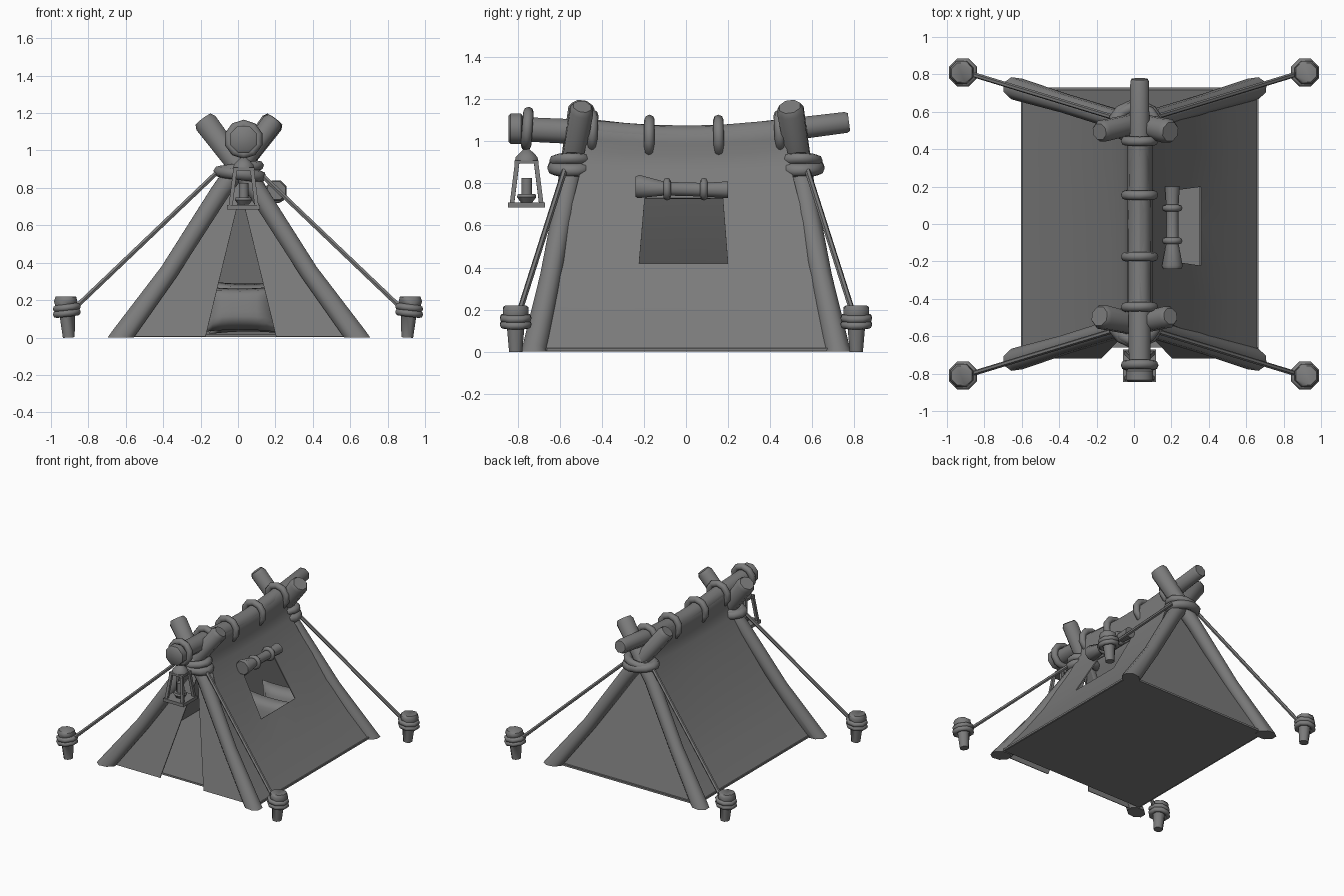
import bpy, bmesh, math
from mathutils import Vector, Matrix

cube = bpy.data.objects.get("Cube")
if cube:
    bpy.data.objects.remove(cube)

grey = bpy.data.materials.new("plain grey")
grey.use_nodes = True
grey.diffuse_color = (0.2, 0.2, 0.2, 1)
grey.node_tree.nodes["Principled BSDF"].inputs["Base Color"].default_value = grey.diffuse_color

MID = 0.03  # x of the ridge


def finish(name, bm, smooth=50):
    bmesh.ops.recalc_face_normals(bm, faces=bm.faces)
    mesh = bpy.data.meshes.new(name)
    bm.to_mesh(mesh)
    bm.free()
    mesh.materials.append(grey)
    ob = bpy.data.objects.new(name, mesh)
    bpy.context.collection.objects.link(ob)
    bpy.ops.object.select_all(action='DESELECT')
    bpy.context.view_layer.objects.active = ob
    ob.select_set(True)
    if smooth:
        bpy.ops.object.shade_smooth_by_angle(angle=math.radians(smooth))


def tube(name, points, radii, sides=8, smooth=50, cut_at_ground=False):
    """Capped tube through points with a radius at each."""
    bm = bmesh.new()
    pts = [Vector(p) for p in points]
    loops = []
    for i, p in enumerate(pts):
        d = pts[min(i + 1, len(pts) - 1)] - pts[max(i - 1, 0)]
        side = d.cross(Vector((0, 1, 0)) if abs(d.normalized().y) < 0.8 else Vector((0, 0, 1))).normalized()
        up = side.cross(d).normalized()
        angles = [2 * math.pi * (k + 0.5) / sides for k in range(sides)]
        loops.append([bm.verts.new(p + radii[i] * (side * math.cos(a) + up * math.sin(a))) for a in angles])
    for a, b in zip(loops, loops[1:]):
        for k in range(sides):
            j = (k + 1) % sides
            bm.faces.new((a[k], a[j], b[j], b[k]))
    bm.faces.new(loops[0])
    bm.faces.new(loops[-1])
    if cut_at_ground:
        bmesh.ops.bisect_plane(bm, geom=bm.verts[:] + bm.edges[:] + bm.faces[:], plane_co=(0, 0, 0),
                               plane_no=(0, 0, 1), clear_inner=True)
        bmesh.ops.holes_fill(bm, edges=[e for e in bm.edges if e.is_boundary])
    finish(name, bm, smooth)


def ring(name, centre, major, minor, axis=(0, 0, 1), stretch=1.0, n=12):
    """Rope loop around an axis."""
    bm = bmesh.new()
    turn = Vector((0, 0, 1)).rotation_difference(Vector(axis)).to_matrix()
    m = 8
    grid = []
    for i in range(n):
        a = 2 * math.pi * (i + 0.5) / n
        row = []
        for j in range(m):
            b = 2 * math.pi * j / m
            r = major + minor * math.cos(b)
            v = Vector((r * math.cos(a) * stretch, r * math.sin(a), minor * math.sin(b)))
            row.append(bm.verts.new(turn @ v + Vector(centre)))
        grid.append(row)
    for i in range(n):
        for j in range(m):
            p, q = grid[i], grid[(i + 1) % n]
            bm.faces.new((p[j], q[j], q[(j + 1) % m], p[(j + 1) % m]))
    finish(name, bm, 80)


def box(name, centre, size):
    bm = bmesh.new()
    bmesh.ops.create_cube(bm, size=1, matrix=Matrix.Translation(centre) @ Matrix.Diagonal((*size, 1)))
    finish(name, bm, 0)


def finish_cloth(name, bm):
    bmesh.ops.recalc_face_normals(bm, faces=bm.faces)
    bmesh.ops.solidify(bm, geom=bm.faces[:], thickness=0.008)
    finish(name, bm, 40)


# Cloth cross-section: half width and height, wrapping the beam at the top
PROFILE = [(0.635, 0.005), (0.48, 0.2), (0.328, 0.42), (0.15, 0.73), (0.088, 0.86),
           (0.058, 0.935), (0.068, 0.99), (0.055, 1.045), (0.028, 1.068), (0, 1.075)]
COLUMNS = (-1, -0.65, -0.37, 0, 0.33, 0.65, 1)


def half_length(z):
    return 0.70 - 0.25 * z / 1.07


def side_wall(name, side, window):
    bm = bmesh.new()
    rows = []
    for w, z in PROFILE:
        rows.append([bm.verts.new((MID + side * w, t * half_length(z),
                                   z + 0.03 * t * t * (z / 1.07) ** 3)) for t in COLUMNS])
    for i in range(len(rows) - 1):
        for j in range(len(COLUMNS) - 1):
            if window and i == 2 and j in (2, 3):
                continue
            bm.faces.new((rows[i][j], rows[i][j + 1], rows[i + 1][j + 1], rows[i + 1][j]))
    finish_cloth(name, bm)


side_wall("left_cloth_wall", 1, True)
side_wall("right_cloth_wall", -1, False)


def end_panel(name, end, side, door):
    """Half of a gable; the door edge slants up to the apex."""
    bm = bmesh.new()
    rows = []
    for w, z in PROFILE[:6]:
        inner = max(0, 0.19 * (1 - z / 0.78)) if door else 0
        y = end * (half_length(z) + 0.02 * (1 - z))
        rows.append([bm.verts.new((MID + side * w, y, z)),
                     bm.verts.new((0.015 + side * inner, y, z))])
    for a, b in zip(rows, rows[1:]):
        bm.faces.new((a[0], a[1], b[1], b[0]))
    finish_cloth(name, bm)


for side, word in ((1, "left"), (-1, "right")):
    end_panel(word + "_door_flap", -1, side, True)
    end_panel(word + "_back_panel", 1, side, False)
box("ground_sheet", (MID, 0.035, 0.01), (1.27, 1.39, 0.014))

# Crossed poles, lashings, guy ropes and stakes
for end, place in ((-1, "front"), (1, "back")):
    for side, word in ((1, "left"), (-1, "right")):
        c = 0.005
        thick = 0.068 if side * end < 0 else 0.06
        path = [(c + side * 0.665, end * 0.735, -0.05), (c + side * 0.632, end * 0.722, 0.0),
                (c + side * 0.375, end * 0.645, 0.35), (c + side * 0.1, end * 0.56, 0.78),
                (c - side * 0.175, end * 0.497, 1.145), (c - side * 0.19, end * 0.493, 1.165)]
        tube(f"{place}_{word}_pole", path, (0.064, 0.062, 0.053, 0.055, thick, thick - 0.014), cut_at_ground=True)
        x, y = side * 0.915, end * 0.81
        tube(f"{place}_{word}_guy_rope", [(side * 0.11, end * 0.57, 0.885), (x - side * 0.05, y - end * 0.01, 0.165)],
             (0.014, 0.014), 6)
        lean = side * 0.01
        tube(f"{place}_{word}_stake", [(x - lean, y, 0), (x, y, 0.17), (x, y, 0.175), (x + lean, y, 0.205), (x + lean, y, 0.22)],
             (0.034, 0.05, 0.064, 0.066, 0.054))
        for z in (0.13, 0.16):
            ring(f"{place}_{word}_stake_rope", (x, y, z), 0.062, 0.019, (side * 0.12, 0, 1), n=8)
    ring(f"{place}_lashing_low", (0.01, end * 0.545, 0.875), 0.085, 0.033, (0.12, 0, 1), 1.25)
    ring(f"{place}_lashing_high", (0.01, end * 0.545, 0.905), 0.08, 0.028, (-0.14, 0, 1), 1.25)

# Ridge beam, its thick end and the rope loops
tube("ridge_beam", [(MID, -0.83, 1.06), (MID, -0.5, 1.045), (MID, 0, 1.005), (MID, 0.4, 1.045),
                    (MID, 0.76, 1.09), (MID, 0.775, 1.092)],
     (0.062, 0.064, 0.064, 0.058, 0.054, 0.046))
tube("beam_end_cap", [(MID, -0.845, 1.06), (MID, -0.835, 1.06), (MID, -0.785, 1.06), (MID, -0.775, 1.06)],
     (0.065, 0.078, 0.078, 0.065))
for y, z in ((-0.755, 1.06), (-0.445, 1.045), (-0.175, 1.022), (0.155, 1.022), (0.445, 1.045)):
    ring("ridge_rope_loop", (MID, y, z), 0.08, 0.025, (0, 1, 0.1 * y), n=10)

# Rolled window cover with two ties
tube("window_roll", [(0.205, -0.24, 0.785), (0.205, -0.225, 0.785), (0.205, -0.1, 0.775), (0.205, 0.08, 0.77), (0.205, 0.2, 0.77)],
     (0.052, 0.06, 0.035, 0.035, 0.043))
for y in (-0.09, 0.085):
    ring("window_tie", (0.205, y, 0.773), 0.038, 0.018, (0, 1, 0))

# Hanging lantern
LY = -0.758
box("lantern_base", (MID, LY, 0.697), (0.175, 0.175, 0.025))
box("lantern_top_frame", (MID, LY, 0.902), (0.115, 0.115, 0.016))
for sx in (-1, 1):
    for sy in (-1, 1):
        tube("lantern_post", [(MID + sx * 0.07, LY + sy * 0.07, 0.7), (MID + sx * 0.045, LY + sy * 0.045, 0.9)],
             (0.015, 0.015), 4, 0)
tube("lantern_roof", [(MID, LY, 0.908), (MID, LY, 0.925), (MID, LY, 0.945), (MID, LY, 0.965)],
     (0.06, 0.056, 0.036, 0.012))
tube("candle_dish", [(MID, LY, 0.71), (MID, LY, 0.735), (MID, LY, 0.75)], (0.03, 0.05, 0.045))
tube("candle", [(MID, LY, 0.74), (MID, LY, 0.825)], (0.027, 0.027))


# Pillows: puffed in the middle, thin at the pinched seams
def pillow(name, centre, width, height, depth, tilt, spin):
    bm = bmesh.new()
    n = 8
    turn = (Matrix.Translation(centre) @ Matrix.Rotation(math.radians(spin), 4, 'Z')
            @ Matrix.Rotation(math.radians(tilt), 4, 'X'))
    bmesh.ops.create_grid(bm, x_segments=n, y_segments=n, size=1)
    back = bmesh.ops.duplicate(bm, geom=bm.faces[:])["geom"]
    behind = {v for v in back if isinstance(v, bmesh.types.BMVert)}
    for v in bm.verts:
        u, w = v.co.x, v.co.y
        puff = depth / 2 * ((1 - u ** 4) * (1 - w ** 4)) ** 0.5
        v.co = turn @ Vector((u * width / 2 * (0.9 + 0.1 * w * w), puff if v in behind else -puff,
                              w * height / 2 * (0.9 + 0.1 * u * u)))
    bmesh.ops.remove_doubles(bm, verts=bm.verts, dist=0.0005)
    finish(name, bm, 60)


pillow("front_pillow", (0.01, 0.36, 0.152), 0.4, 0.25, 0.16, -12, 0)
pillow("back_pillow", (0.05, 0.53, 0.16), 0.42, 0.29, 0.16, -12, 8)
